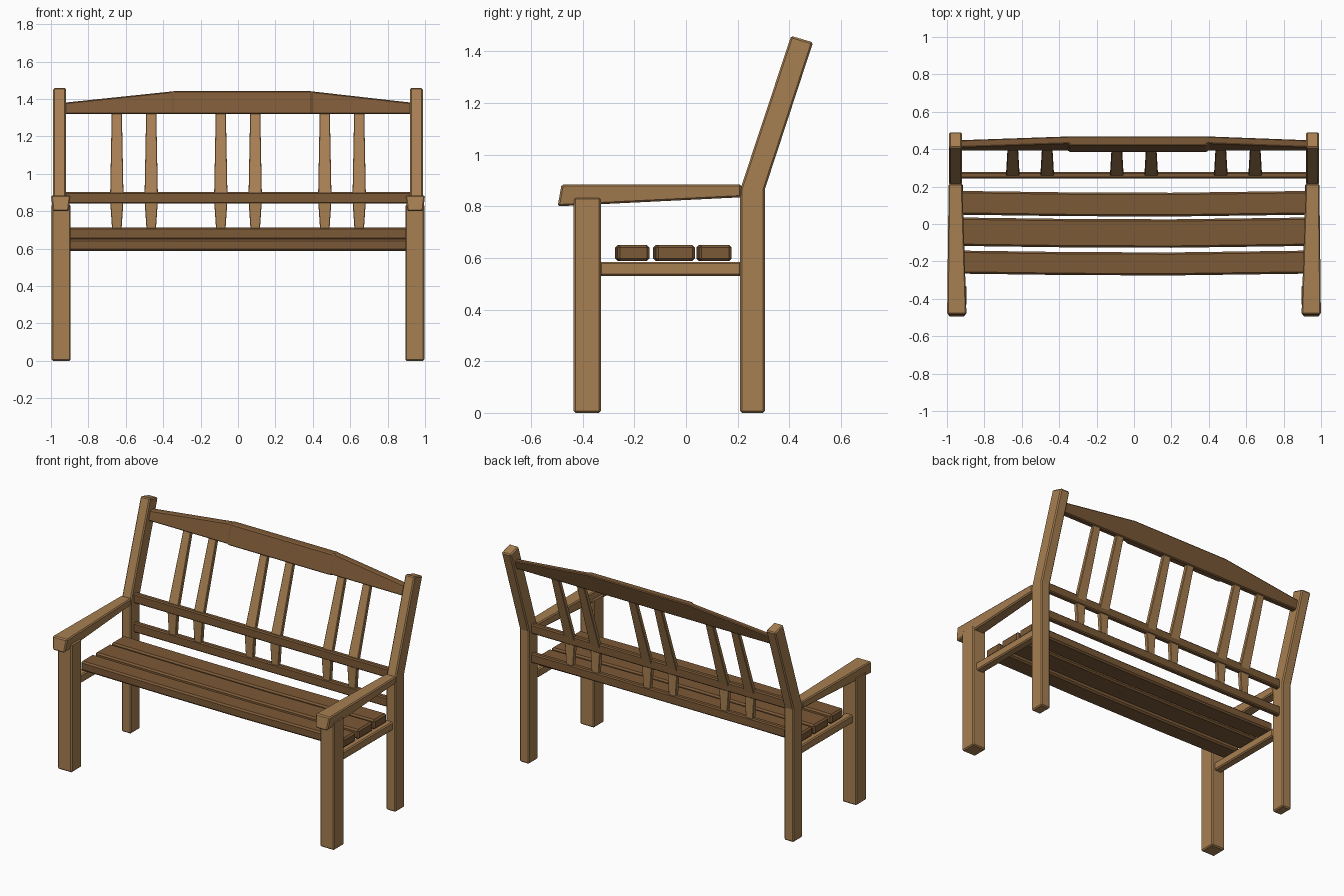
import bpy, bmesh

if "Cube" in bpy.data.objects:
    bpy.data.objects.remove(bpy.data.objects["Cube"])


def material(name, color):
    m = bpy.data.materials.new(name)
    m.diffuse_color = color
    m.use_nodes = True
    m.node_tree.nodes["Principled BSDF"].inputs["Base Color"].default_value = m.diffuse_color
    return m


LIGHT = material("light_wood", (0.39, 0.215, 0.085, 1))
DARK = material("dark_wood", (0.20, 0.10, 0.038, 1))
SLOPE = 0.331   # backward lean of the backrest
BEND = 0.865    # height where the back bends


def bar(name, sections, mat, bevel=0.007, mirror=False):
    """Loft four-point sections into one closed, bevelled timber."""
    bm = bmesh.new()
    rings = [[bm.verts.new(p) for p in s] for s in sections]
    for a, b in zip(rings, rings[1:]):
        for i in range(4):
            j = (i + 1) % 4
            bm.faces.new((a[i], a[j], b[j], b[i]))
    bm.faces.new(rings[0][::-1])
    bm.faces.new(rings[-1])
    bmesh.ops.recalc_face_normals(bm, faces=bm.faces)
    mesh = bpy.data.meshes.new(name)
    bm.to_mesh(mesh)
    bm.free()
    mesh.materials.append(mat)
    ob = bpy.data.objects.new(name, mesh)
    bpy.context.collection.objects.link(ob)
    bv = ob.modifiers.new("bevel", 'BEVEL')
    bv.width = bevel
    bv.segments = 1
    bv.limit_method = 'ANGLE'
    bv.angle_limit = 0.6
    if mirror:
        ob.modifiers.new("mirror", 'MIRROR')
    return ob


def flat(x0, x1, y0, y1, z):
    return [(x0, y0, z), (x1, y0, z), (x1, y1, z), (x0, y1, z)]


def upright(x, y0, y1, z0, z1):
    return [(x, y0, z0), (x, y1, z0), (x, y1, z1), (x, y0, z1)]


# front legs
bar("front_leg", [flat(.895, .997, -.435, -.33, z) for z in (0, .835)], LIGHT, mirror=True)

# back legs, bent into the leaning back posts
top = [(.92, .407, 1.46), (.988, .407, 1.46), (.988, .492, 1.435), (.92, .492, 1.435)]
bar("back_leg", [flat(.92, .988, .21, .305, 0), flat(.92, .988, .21, .305, BEND), top],
    LIGHT, mirror=True)

# tapering armrests with a slanted nose
bar("armrest", [
    [(.895, -.482, .885), (1.0, -.482, .885), (.990, -.497, .80), (.905, -.497, .80)],
    [(.917, .215, .885), (.992, .215, .885), (.986, .215, .835), (.923, .215, .835)]],
    LIGHT, mirror=True)

# side rails carrying the seat
bar("side_rail", [[(.915, y, .53), (.97, y, .53), (.97, y, .585), (.915, y, .585)]
                  for y in (-.335, .215)], LIGHT, mirror=True)

# seat boards, slightly bowed
for i, (y0, y1) in enumerate(((-.265, -.142), (-.117, .035), (.05, .177))):
    secs = []
    for x, bow in ((-.95, 0), (-.35, -.008), (.2, -.010), (.95, 0)):
        secs.append(upright(x, y0 + bow, y1 + bow, .588, .65))
    bar(f"seat_board_{i + 1}", secs, DARK, bevel=.01)

# two horizontal back rails
for name, z0, z1 in (("lower_back_rail", .65, .712), ("middle_back_rail", .84, .902)):
    bar(name, [upright(x, .243, .278, z0, z1) for x in (-.93, .93)], DARK)

# crest rail: leaning, arched, middle part slightly proud
secs = []
for x, ztop, proud in ((-.93, 1.38, 0), (-.355, 1.44, 0), (-.34, 1.442, .01),
                       (.385, 1.442, .01), (.40, 1.44, 0), (.93, 1.38, 0)):
    ring = []
    for z, y in ((1.32, .392 - proud), (1.32, .43), (ztop, .43), (ztop, .392 - proud)):
        ring.append((x, y + (z - 1.32) * SLOPE, z))
    secs.append(ring)
bar("crest_rail", secs, DARK, bevel=.006)

# paired back spindles, bent like the posts and widest at the bend
for i, c in enumerate((.092, .464, .648)):
    secs = []
    for z, w in ((.70, .025), (BEND, .036), (1.33, .027)):
        dy = max(0, z - BEND) * SLOPE
        secs.append(flat(c - w, c + w, .247 + dy, .274 + dy, z))
    bar(f"back_spindle_pair_{i + 1}", secs, LIGHT, bevel=.003, mirror=True)
